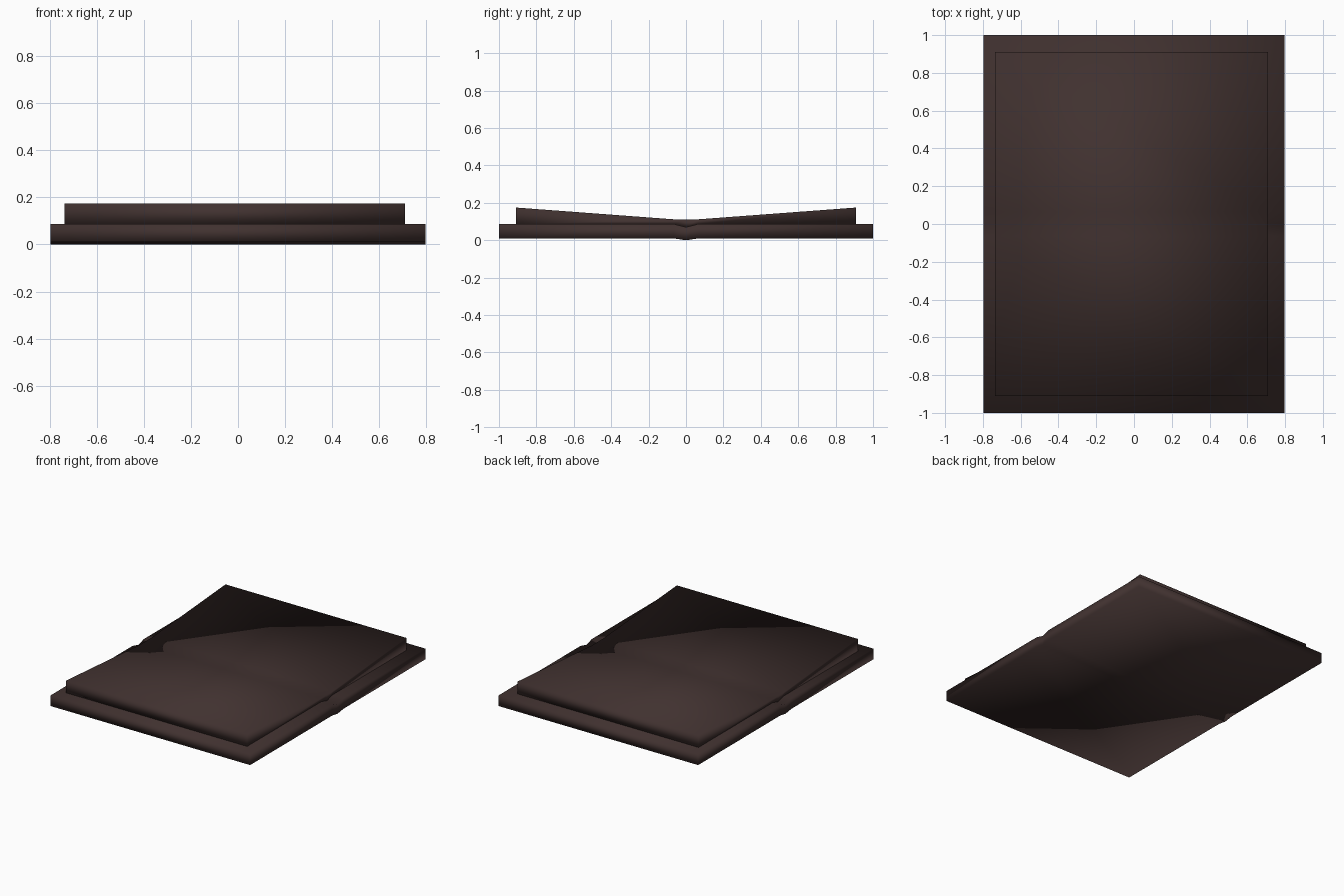
import bpy, bmesh

if "Cube" in bpy.data.objects:
    bpy.data.objects.remove(bpy.data.objects["Cube"])

# single dark leather colour
brown = bpy.data.materials.new("dark_brown")
brown.diffuse_color = (0.052, 0.031, 0.029, 1)
brown.use_nodes = True
brown.node_tree.nodes["Principled BSDF"].inputs["Base Color"].default_value = brown.diffuse_color


def slab(name, x0, x1, stations):
    """Prism along x; stations are (y, bottom z, top z) from front to back."""
    bm = bmesh.new()
    rings = [[bm.verts.new(p) for p in
              ((x0, y, b), (x1, y, b), (x1, y, t), (x0, y, t))]
             for y, b, t in stations]
    for r, s in zip(rings, rings[1:]):
        for i in range(4):
            j = (i + 1) % 4
            bm.faces.new((r[i], r[j], s[j], s[i]))
    bm.faces.new(rings[0])
    bm.faces.new(rings[-1])
    bmesh.ops.recalc_face_normals(bm, faces=bm.faces)
    for f in bm.faces:
        f.smooth = True
    me = bpy.data.meshes.new(name)
    bm.to_mesh(me)
    bm.free()
    me.materials.append(brown)
    ob = bpy.data.objects.new(name, me)
    bpy.context.collection.objects.link(ob)
    return ob


def mirrored(half, mid):
    return half + mid + [(-y, b, t) for y, b, t in reversed(half)]


# open cover with a shallow V at the spine
slab("book_cover", -0.797, 0.797,
     mirrored([(-1.0, 0.01, 0.087), (-0.065, 0.01, 0.087)], [(0, 0.0, 0.07)]))

# page block rising from the spine to the outer edges
slab("page_block", -0.737, 0.71,
     mirrored([(-0.91, 0.086, 0.175), (-0.065, 0.086, 0.112)], [(0, 0.069, 0.112)]))
